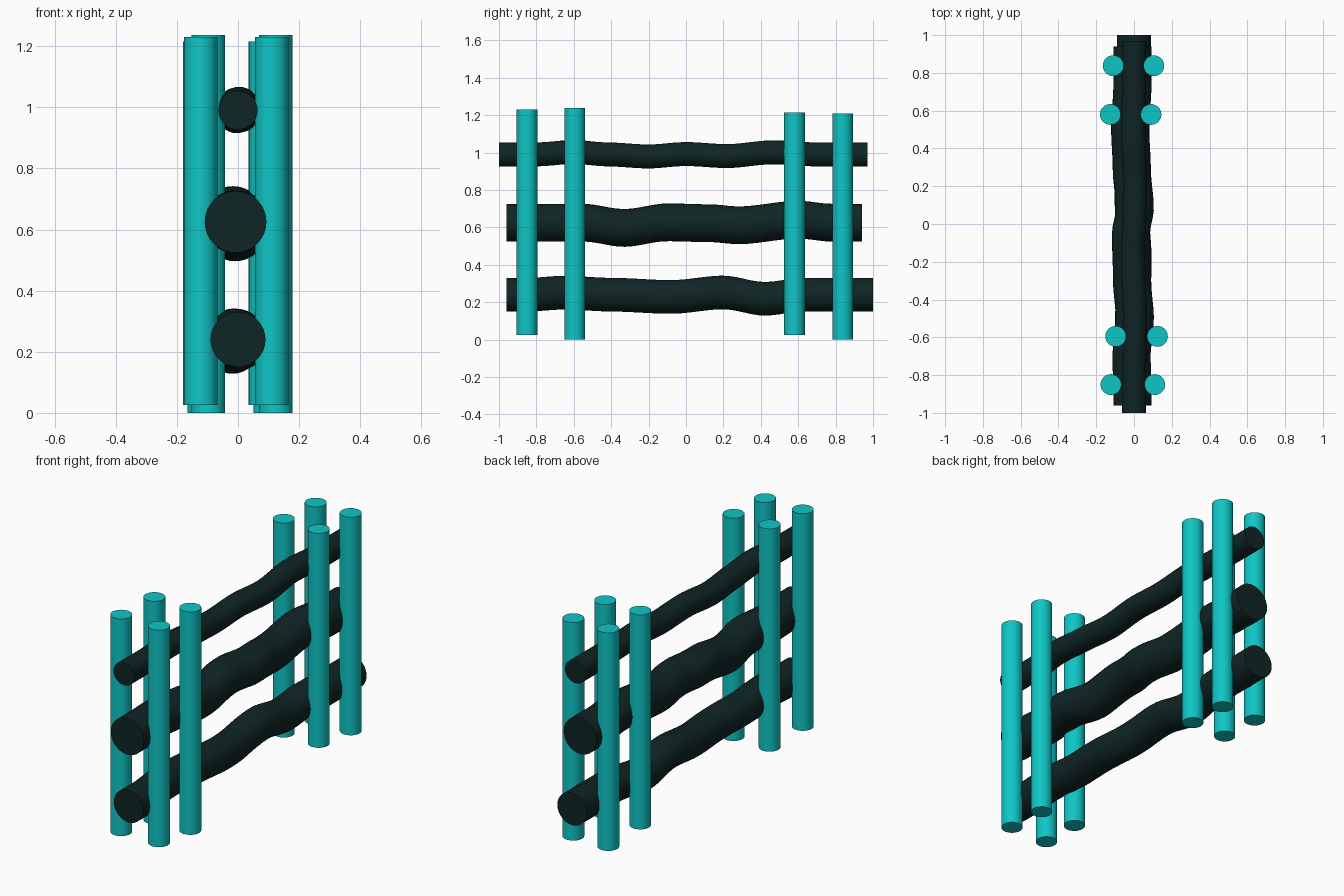
import bpy, bmesh, math

cube = bpy.data.objects.get("Cube")
if cube:
    bpy.data.objects.remove(cube, do_unlink=True)


def material(name, rgb):
    mat = bpy.data.materials.new(name)
    mat.use_nodes = True
    color = (*rgb, 1)
    mat.diffuse_color = color
    mat.node_tree.nodes["Principled BSDF"].inputs["Base Color"].default_value = color
    return mat


teal = material("teal", (0.005, 0.56, 0.56))
dark = material("dark green", (0.005, 0.018, 0.018))


def finish(obj, name, mat):
    obj.name = name
    obj.data.materials.append(mat)
    bpy.ops.object.select_all(action="DESELECT")
    obj.select_set(True)
    bpy.context.view_layer.objects.active = obj
    bpy.ops.object.shade_smooth_by_angle(angle=math.radians(40))


def post(name, x, y, bottom, top, radius=0.055):
    bpy.ops.mesh.primitive_cylinder_add(
        vertices=32, radius=radius, depth=top - bottom,
        location=(x, y, (bottom + top) / 2))
    finish(bpy.context.object, name, teal)


def eased(points, y):
    """Offset at y, eased between (y, offset) points and flat past the ends."""
    if y <= points[0][0]:
        return points[0][1]
    for (y0, a), (y1, b) in zip(points, points[1:]):
        if y <= y1:
            t = (y - y0) / (y1 - y0)
            return a + (b - a) * t * t * (3 - 2 * t)
    return points[-1][1]


def log(name, x, z, radius, start, end, sway, lift, sides=32, steps=48):
    """Log along y, lofted from upright rings that drift sideways and up."""
    bm = bmesh.new()
    rings = []
    for i in range(steps + 1):
        y = start + (end - start) * i / steps
        cx, cz = x + eased(sway, y), z + eased(lift, y)
        rings.append([bm.verts.new((cx + radius * math.cos(math.tau * k / sides), y,
                                    cz + radius * math.sin(math.tau * k / sides)))
                      for k in range(sides)])
    for a, b in zip(rings, rings[1:]):
        for k in range(sides):
            n = (k + 1) % sides
            bm.faces.new((a[k], a[n], b[n], b[k]))
    bm.faces.new(rings[0])
    bm.faces.new(rings[-1])
    bmesh.ops.recalc_face_normals(bm, faces=bm.faces)
    mesh = bpy.data.meshes.new(name)
    bm.to_mesh(mesh)
    bm.free()
    obj = bpy.data.objects.new(name, mesh)
    bpy.context.collection.objects.link(obj)
    finish(obj, name, dark)


# Upright posts: a pair on each side of the logs at four stations
stations = [
    ("front_outer", -0.85, -0.122, 0.11, 0.025, 1.23),
    ("front_inner", -0.595, -0.097, 0.124, 0, 1.237),
    ("back_inner", 0.58, -0.125, 0.09, 0.025, 1.215),
    ("back_outer", 0.838, -0.11, 0.105, 0, 1.21),
]
for label, y, x_right, x_left, bottom, top in stations:
    post(label + "_right_post", x_right, y, bottom, top)
    post(label + "_left_post", x_left, y, bottom, top)

# Crooked horizontal logs
log("top_log", 0, 0.99, 0.064, -1, 0.97,
    [(-0.8, 0), (-0.5, 0.005), (-0.2, -0.005), (0.2, 0.005), (0.5, -0.004), (0.75, 0)],
    [(-0.8, 0), (-0.6, 0.013), (-0.42, 0), (-0.2, -0.011), (0, 0.002),
     (0.22, -0.009), (0.46, 0.011), (0.7, 0)])
log("middle_log", -0.008, 0.625, 0.101, -0.96, 0.94,
    [(-0.85, 0), (-0.72, -0.006), (-0.5, 0.012), (-0.3, -0.002), (-0.05, -0.008),
     (0.08, 0.012), (0.3, -0.004), (0.5, -0.012), (0.75, 0)],
    [(-0.55, 0), (-0.33, -0.028), (-0.1, 0.002), (0.13, -0.003), (0.28, -0.014),
     (0.6, 0.016), (0.78, 0)])
log("bottom_log", 0, 0.24, 0.09, -0.96, 1,
    [(-0.8, 0), (-0.5, -0.01), (-0.2, 0.004), (0.1, -0.012), (0.45, -0.018), (0.75, 0)],
    [(-0.85, 0), (-0.65, 0.011), (-0.4, 0), (-0.08, -0.012), (0.2, 0.012),
     (0.42, -0.022), (0.63, 0)])
